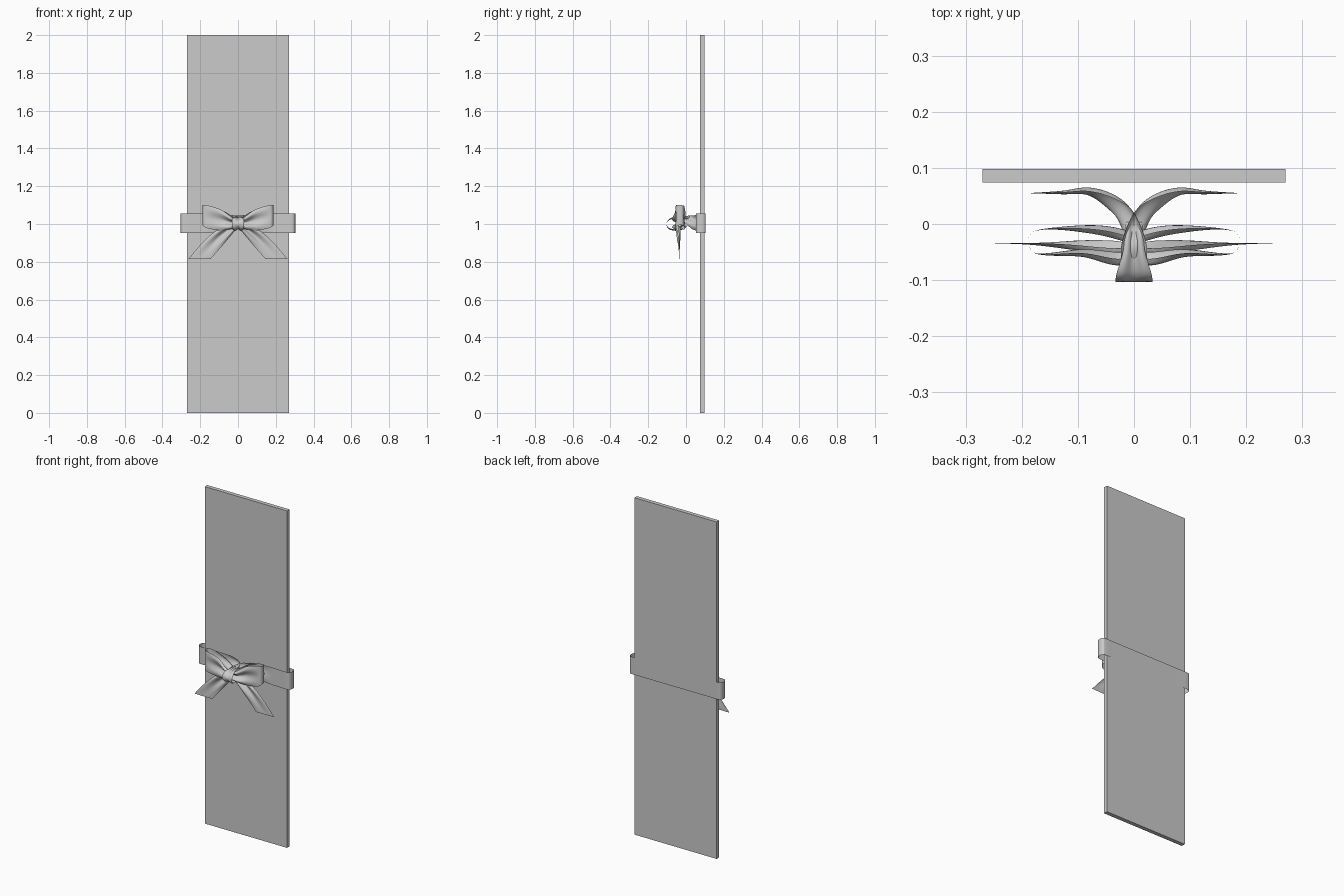
import bpy
import math
from mathutils import Vector

cube = bpy.data.objects.get("Cube")
if cube:
    bpy.data.objects.remove(cube, do_unlink=True)

# One plain grey for everything
grey = bpy.data.materials.new("plain_grey")
grey.use_nodes = True
colour = (0.6, 0.6, 0.6, 1)
grey.diffuse_color = colour
grey.node_tree.nodes["Principled BSDF"].inputs["Base Color"].default_value = colour


def spline(points, t, closed):
    """Catmull-Rom value at parameter t along a list of tuples."""
    n = len(points)
    i = int(t) if closed else min(int(t), n - 2)
    f = t - i
    pick = [points[k % n] if closed else points[max(0, min(n - 1, k))]
            for k in range(i - 1, i + 3)]
    return [b + f / 2 * (c - a + f * (2 * a - 5 * b + 4 * c - d + f * (3 * (b - c) + d - a)))
            for a, b, c, d in zip(*pick)]


def ribbon(name, stations, side=1, closed=False, folds=3, steps=8, across=16):
    """Sheet through stations of (edge point, opposite edge point, fold depth)."""
    spans = len(stations) if closed else len(stations) - 1
    rows = spans * steps + (0 if closed else 1)
    samples = [spline(stations, r / steps, closed) for r in range(rows)]
    middles = [(Vector(s[:3]) + Vector(s[3:6])) / 2 for s in samples]
    verts, faces = [], []
    for r, s in enumerate(samples):
        top, low = Vector(s[:3]), Vector(s[3:6])
        if closed:
            ahead = middles[(r + 1) % rows] - middles[r - 1]
        else:
            ahead = middles[min(r + 1, rows - 1)] - middles[max(r - 1, 0)]
        normal = ahead.cross(top - low).normalized()
        for c in range(across + 1):
            v = c / across
            p = top.lerp(low, v) + normal * s[6] * math.sin(v * math.pi * folds)
            verts.append((p.x * side, p.y, p.z))
    w = across + 1
    for r in range(rows if closed else rows - 1):
        q = (r + 1) % rows
        for c in range(across):
            face = (r * w + c, r * w + c + 1, q * w + c + 1, q * w + c)
            faces.append(face if side > 0 else face[::-1])
    mesh = bpy.data.meshes.new(name)
    mesh.from_pydata(verts, [], faces)
    mesh.materials.append(grey)
    for poly in mesh.polygons:
        poly.use_smooth = True
    obj = bpy.data.objects.new(name, mesh)
    bpy.context.collection.objects.link(obj)
    return obj


def upright(x, y, high, low, fold=0):
    return (x, y, high, x, y, low, fold)


def level(y, z, half, fold=0):
    return (-half, y, z, half, y, z, fold)


# Tall panel
bpy.ops.mesh.primitive_cube_add(size=1, location=(0, 0.086, 1))
panel = bpy.context.object
panel.name = "panel"
panel.scale = (0.54, 0.024, 2)
panel.data.materials.append(grey)

# Band around the back of the panel, wrapping both edges
half_band = [(0.19, 0.055), (0.28, 0.052), (0.299, 0.06), (0.304, 0.078),
             (0.299, 0.098), (0.28, 0.104), (0.19, 0.104)]
path = half_band + [(-x, y) for x, y in reversed(half_band)]
ribbon("band", [upright(x, y, 1.055, 0.952) for x, y in path], across=2)

# Bow pieces, mirrored to each side
loop = [upright(-0.01, -0.055, 1.025, 0.985, 0.008),
        upright(0.03, -0.062, 1.035, 0.975, 0.012),
        upright(0.09, -0.052, 1.076, 0.966, 0.007),
        upright(0.155, -0.054, 1.097, 0.976, 0.002),
        upright(0.18, -0.05, 1.101, 0.986),
        upright(0.188, -0.032, 1.1, 0.995),
        upright(0.18, -0.014, 1.098, 0.99),
        upright(0.14, -0.008, 1.09, 0.98, 0.002),
        upright(0.07, -0.01, 1.065, 0.97, 0.008),
        upright(0.02, -0.02, 1.035, 0.975, 0.01),
        upright(-0.01, -0.035, 1.025, 0.985, 0.006)]

strap = [upright(0.19, 0.055, 1.055, 0.952),
         upright(0.13, 0.056, 1.054, 0.955, 0.003),
         upright(0.08, 0.058, 1.05, 0.962, 0.007),
         (0.035, 0.045, 1.046, 0.04, 0.03, 0.975, 0.01),
         (0.0, 0.02, 1.045, 0.025, 0.0, 1.0, 0.006),
         (-0.022, -0.035, 1.036, 0.012, -0.04, 1.03, 0.004),
         (-0.022, -0.075, 1.022, 0.012, -0.075, 1.02, 0.002)]

tail = [(0.0, -0.045, 1.005, 0.0, -0.045, 0.985, 0.008),
        (0.055, -0.042, 0.993, 0.015, -0.042, 0.966, 0.012),
        (0.125, -0.036, 0.958, 0.055, -0.04, 0.918, 0.009),
        (0.195, -0.034, 0.893, 0.098, -0.037, 0.868, 0.003),
        (0.262, -0.034, 0.815, 0.145, -0.036, 0.815, 0)]

for word, side in (("left", 1), ("right", -1)):
    ribbon(word + "_bow_loop", loop, side)
    ribbon(word + "_strap", strap, side, folds=2)
    ribbon(word + "_tail", tail, side)

# Knot wrapped around the middle of the bow
knot = [level(-0.103, 1.0, 0.033), level(-0.088, 1.024, 0.031, 0.003),
        level(-0.05, 1.034, 0.02, 0.004), level(-0.005, 1.028, 0.015, 0.003),
        level(0.01, 1.003, 0.015), level(-0.01, 0.978, 0.016, 0.003),
        level(-0.05, 0.968, 0.022, 0.004), level(-0.09, 0.976, 0.03, 0.003)]
ribbon("knot", knot, closed=True)
